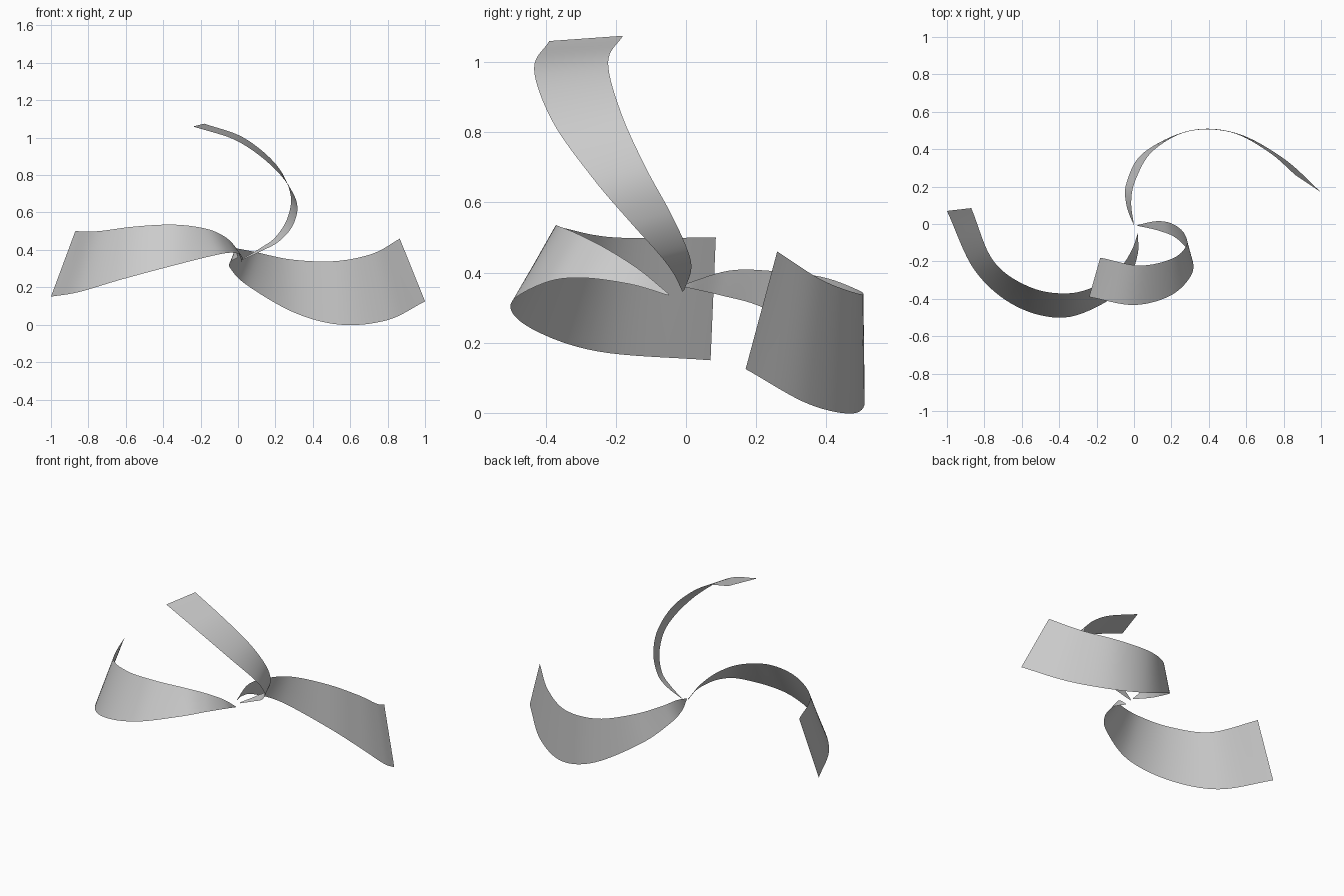
import bpy
import bmesh
from mathutils import Vector
from mathutils.geometry import interpolate_bezier

STEPS = 8  # samples per span of each edge curve

if "Cube" in bpy.data.objects:
    bpy.data.objects.remove(bpy.data.objects["Cube"])

# Single matte grey
grey = bpy.data.materials.new("light_grey")
grey.use_nodes = True
colour = (0.6, 0.6, 0.6, 1)
grey.diffuse_color = colour
grey.node_tree.nodes["Principled BSDF"].inputs["Base Color"].default_value = colour


def smooth_path(points):
    """Return a dense smooth path passing through the given points."""
    pts = [Vector(p) for p in points]
    first = 2 * pts[0] - pts[1]
    last = 2 * pts[-1] - pts[-2]
    padded = [first] + pts + [last]
    path = [pts[0]]
    for before, start, end, after in zip(padded, padded[1:], padded[2:], padded[3:]):
        handle_a = start + (end - before) / 6
        handle_b = end - (after - start) / 6
        path += interpolate_bezier(start, handle_a, handle_b, end, STEPS + 1)[1:]
    return path


def make_ribbon(name, edge_a, edge_b):
    """Loft a thin curled sheet between two edge curves."""
    bm = bmesh.new()
    rows = []
    for a, b in zip(smooth_path(edge_a), smooth_path(edge_b)):
        rows.append([bm.verts.new(a.lerp(b, f)) for f in (0, 0.5, 1)])
    for row, following in zip(rows, rows[1:]):
        for i in range(len(row) - 1):
            bm.faces.new((row[i], row[i + 1], following[i + 1], following[i]))
    for face in bm.faces:
        face.smooth = True
    mesh = bpy.data.meshes.new(name)
    bm.to_mesh(mesh)
    bm.free()
    mesh.materials.append(grey)
    ribbon = bpy.data.objects.new(name, mesh)
    bpy.context.collection.objects.link(ribbon)
    return ribbon


# Right blade, sweeping round the front
make_ribbon(
    "right_blade",
    [(.02, -.05, .335), (.02, -.16, .367), (-.03, -.3, .385), (-.13, -.405, .37),
     (-.37, -.5, .31), (-.63, -.44, .24), (-.85, -.25, .175), (-1, .07, .15)],
    [(.02, -.05, .34), (-.01, -.135, .41), (-.07, -.23, .47), (-.17, -.315, .513),
     (-.34, -.37, .535), (-.55, -.34, .525), (-.75, -.2, .5), (-.87, .085, .5)])

# Left blade, sweeping round the back
make_ribbon(
    "left_blade",
    [(0, -.01, .36), (-.04, .1, .335), (-.04, .22, .3), (.05, .38, .21),
     (.3, .5, .065), (.55, .485, 0), (.8, .35, .025), (1, .17, .125)],
    [(0, -.01, .365), (-.015, .12, .405), (.01, .24, .405), (.1, .39, .387),
     (.29, .495, .348), (.52, .49, .34), (.72, .385, .38), (.865, .26, .46)])

# Upper blade, curling up and over
make_ribbon(
    "upper_blade",
    [(.02, -.01, .345), (.13, -.035, .396), (.225, -.075, .45), (.3, -.16, .545),
     (.31, -.265, .668), (.2, -.38, .83), (0, -.433, .98), (-.24, -.39, 1.06)],
    [(.02, -.005, .35), (.12, .015, .41), (.2, .003, .468), (.265, -.045, .572),
     (.28, -.115, .7), (.205, -.185, .855), (.03, -.222, 1), (-.18, -.18, 1.075)])
